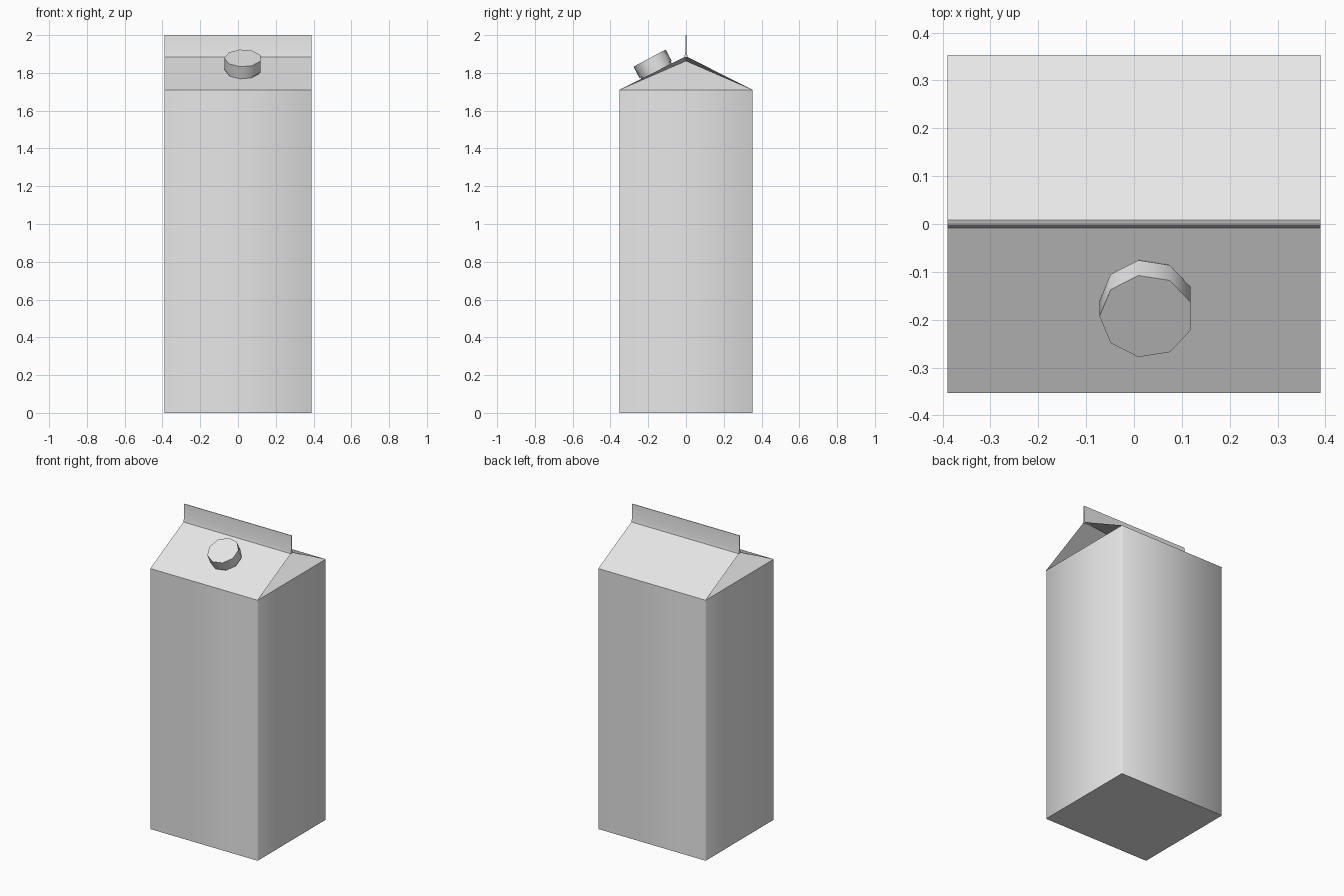
import bpy, bmesh, math
from mathutils import Matrix, Vector

old = bpy.data.objects.get("Cube")
if old:
    bpy.data.objects.remove(old, do_unlink=True)

card = bpy.data.materials.new("light_grey_card")
card.use_nodes = True
card.diffuse_color = (0.8, 0.8, 0.8, 1)
card.node_tree.nodes["Principled BSDF"].inputs["Base Color"].default_value = (0.8, 0.8, 0.8, 1)

HX, HY = 0.39, 0.353          # half width and half depth
EAVE, RIDGE, TOP = 1.71, 1.888, 2.0
INSET = 0.25                  # how far the end folds tuck in


def finish(name, bm, angle=50):
    bmesh.ops.recalc_face_normals(bm, faces=bm.faces)
    mesh = bpy.data.meshes.new(name)
    bm.to_mesh(mesh)
    bm.free()
    mesh.materials.append(card)
    obj = bpy.data.objects.new(name, mesh)
    bpy.context.collection.objects.link(obj)
    bpy.ops.object.select_all(action="DESELECT")
    obj.select_set(True)
    bpy.context.view_layer.objects.active = obj
    bpy.ops.object.shade_smooth_by_angle(angle=math.radians(angle))
    return obj


def prism(name, profile, axis, length, place=Matrix()):
    """Extrude a closed profile along an axis."""
    bm = bmesh.new()
    face = bm.faces.new([bm.verts.new(p) for p in profile])
    ext = bmesh.ops.extrude_face_region(bm, geom=[face])
    moved = [v for v in ext["geom"] if isinstance(v, bmesh.types.BMVert)]
    bmesh.ops.translate(bm, verts=moved, vec=Vector(axis) * length)
    bmesh.ops.transform(bm, matrix=place, verts=bm.verts)
    return finish(name, bm)


# Carton body with slightly softened upright edges
bm = bmesh.new()
bmesh.ops.create_cube(bm, size=1)
bmesh.ops.transform(bm, verts=bm.verts, matrix=Matrix.Translation((0, 0, EAVE / 2))
                    @ Matrix.Diagonal((2 * HX, 2 * HY, EAVE, 1)))
upright = [e for e in bm.edges if abs(e.verts[0].co.z - e.verts[1].co.z) > 1]
bmesh.ops.bevel(bm, geom=upright, offset=0.004, segments=1, affect="EDGES")
finish("carton_body", bm)

# Sloped roof with tucked-in folds at both ends
bm = bmesh.new()
corner = {(sx, sy): bm.verts.new((sx * HX, sy * HY, EAVE)) for sx in (-1, 1) for sy in (-1, 1)}
ridge = {sx: bm.verts.new((sx * HX, 0, RIDGE)) for sx in (-1, 1)}
tuck = {sx: bm.verts.new((sx * (HX - INSET), 0, RIDGE - 0.025)) for sx in (-1, 1)}
for sy in (-1, 1):
    bm.faces.new((corner[-1, sy], corner[1, sy], ridge[1], ridge[-1]))
    for sx in (-1, 1):
        bm.faces.new((corner[sx, sy], ridge[sx], tuck[sx]))
for sx in (-1, 1):
    bm.faces.new((corner[sx, -1], corner[sx, 1], tuck[sx]))
bm.faces.new((corner[-1, -1], corner[1, -1], corner[1, 1], corner[-1, 1]))
finish("gable_roof", bm, 20)

# Upright seal along the ridge, thinner at the top
half = [(0.009, RIDGE - 0.006), (0.004, RIDGE + 0.02), (0.002, TOP)]
outline = half + [(-y, z) for y, z in reversed(half)]
prism("top_seal", [(-HX, y, z) for y, z in outline], (1, 0, 0), 2 * HX)

# Nine-sided screw cap and its neck, square to the front slope
tilt = Matrix.Translation((0.026, -0.161, 1.818)) @ Matrix.Rotation(math.radians(28), 4, "X")


def disc(radius, z):
    turns = [math.pi + math.tau * i / 9 for i in range(9)]
    return [(radius * math.cos(a), radius * math.sin(a), z) for a in turns]


prism("screw_cap", disc(0.098, 0), (0, 0, 1), 0.068, tilt)
prism("cap_neck", disc(0.092, -0.02), (0, 0, 1), 0.025, tilt)
